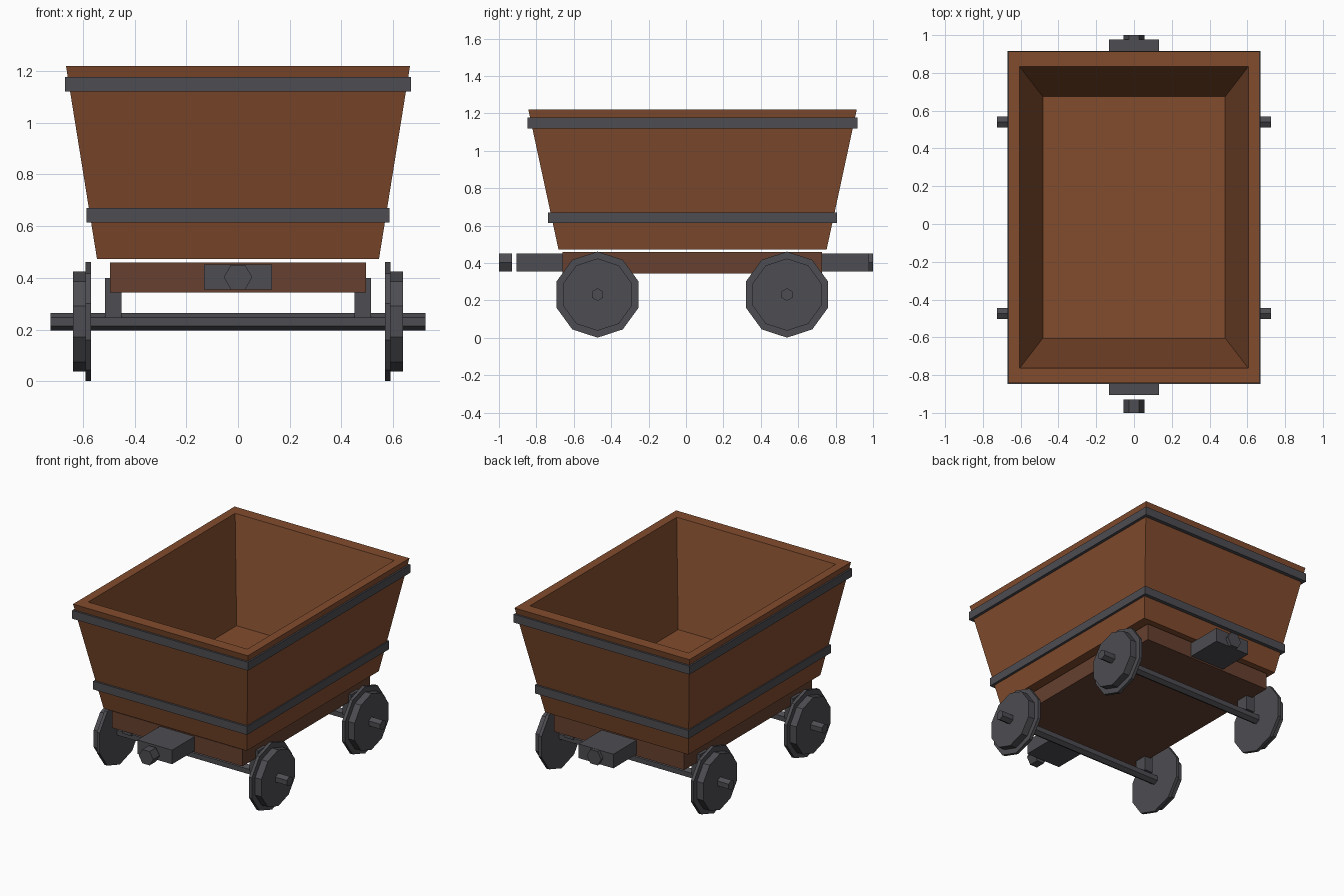
import bpy, bmesh
from math import pi
from mathutils import Matrix, Vector

cube = bpy.data.objects.get("Cube")
if cube:
    bpy.data.objects.remove(cube, do_unlink=True)

MID = 0.035  # body centre along y


def material(name, rgb):
    m = bpy.data.materials.new(name)
    m.use_nodes = True
    m.diffuse_color = (*rgb, 1)
    m.node_tree.nodes["Principled BSDF"].inputs["Base Color"].default_value = (*rgb, 1)
    return m


WOOD = material("rust brown", (0.223, 0.072, 0.027))
DARK_WOOD = material("dark brown", (0.133, 0.051, 0.028))
IRON = material("dark iron", (0.074, 0.074, 0.084))


def finish(bm, name, mat):
    bmesh.ops.recalc_face_normals(bm, faces=bm.faces)
    mesh = bpy.data.meshes.new(name)
    bm.to_mesh(mesh)
    bm.free()
    mesh.materials.append(mat)
    obj = bpy.data.objects.new(name, mesh)
    bpy.context.collection.objects.link(obj)
    return obj


def box(name, mat, lo, hi):
    lo, hi = Vector(lo), Vector(hi)
    bm = bmesh.new()
    bmesh.ops.create_cube(bm, size=1, matrix=Matrix.Translation((lo + hi) / 2)
                          @ Matrix.Diagonal((*(hi - lo), 1)))
    return finish(bm, name, mat)


def prism(name, mat, sides, radius, start, end, centre, axis):
    """Flat-sided cylinder along x or y."""
    bm = bmesh.new()
    turn = Matrix.Rotation(pi / 2, 4, "Y" if axis == "x" else "X")
    # first vertex points up on x prisms and sideways on y prisms
    spot = list(centre)
    spot["xy".index(axis)] = (start + end) / 2
    bmesh.ops.create_cone(bm, cap_ends=True, segments=sides, radius1=radius,
                          radius2=radius, depth=end - start)
    first = max(bm.verts, key=lambda v: v.co.x).co
    spin = Matrix.Rotation(-Vector((first.x, first.y)).angle_signed(Vector((1, 0))), 4, "Z")
    bm.transform(Matrix.Translation(spot) @ turn @ spin)
    return finish(bm, name, mat)


def loft(name, mat, rings, closed=False):
    """Skin rectangles given as (half x, half y, z); closed joins last to first."""
    bm = bmesh.new()
    loops = [[bm.verts.new((sx * x, MID + sy * y, z))
              for sx, sy in ((-1, -1), (1, -1), (1, 1), (-1, 1))] for x, y, z in rings]
    pairs = list(zip(loops, loops[1:])) + ([(loops[-1], loops[0])] if closed else [])
    for a, b in pairs:
        for i in range(4):
            j = (i + 1) % 4
            bm.faces.new((a[i], a[j], b[j], b[i]))
    if not closed:
        bm.faces.new(loops[0])
        bm.faces.new(loops[-1])
    return finish(bm, name, mat)


# Flared hollow tub
loft("tub", WOOD, [(0.545, 0.717, 0.473), (0.665, 0.878, 1.22),
                   (0.605, 0.798, 1.22), (0.483, 0.64, 0.54)])

# Iron bands around the tub
for name, x, y, z in (("upper_band", 0.669, 0.882, 1.12), ("lower_band", 0.585, 0.773, 0.614)):
    top, inner = z + 0.057, 0.05
    loft(name, IRON, [(x, y, z), (x, y, top), (x - inner, y - inner, top),
                      (x - inner, y - inner, z)], closed=True)

# Chassis
box("chassis", DARK_WOOD, (-0.495, -0.66, 0.344), (0.495, 0.727, 0.459))

# Couplers
box("front_coupler_block", IRON, (-0.132, -0.905, 0.355), (0.132, -0.66, 0.452))
box("back_coupler_block", IRON, (-0.132, 0.727, 0.355), (0.132, 0.978, 0.452))
for name, start, end in (("front_coupler_bolt", -1, -0.93), ("back_coupler_bolt", 0.93, 1)):
    prism(name, IRON, 6, 0.055, start, end, (0, 0, 0.403), "y")

# Axles, wheels and axle brackets
for end, y in (("front", -0.473), ("back", 0.54)):
    hub = (0, y, 0.231)
    prism(end + "_axle", IRON, 6, 0.034, -0.724, 0.724, hub, "x")
    for side, s in (("left", 1), ("right", -1)):
        tag = f"{end}_{side}_"
        for part, radius, a, b in (("wheel_flange", 0.23, 0.568, 0.59),
                                   ("wheel_tread", 0.193, 0.585, 0.638)):
            prism(tag + part, IRON, 10, radius, min(s * a, s * b), max(s * a, s * b), hub, "x")
        xs = sorted((s * 0.45, s * 0.515))
        box(tag + "bracket", IRON, (xs[0], y - 0.045, 0.245), (xs[1], y + 0.045, 0.4))
